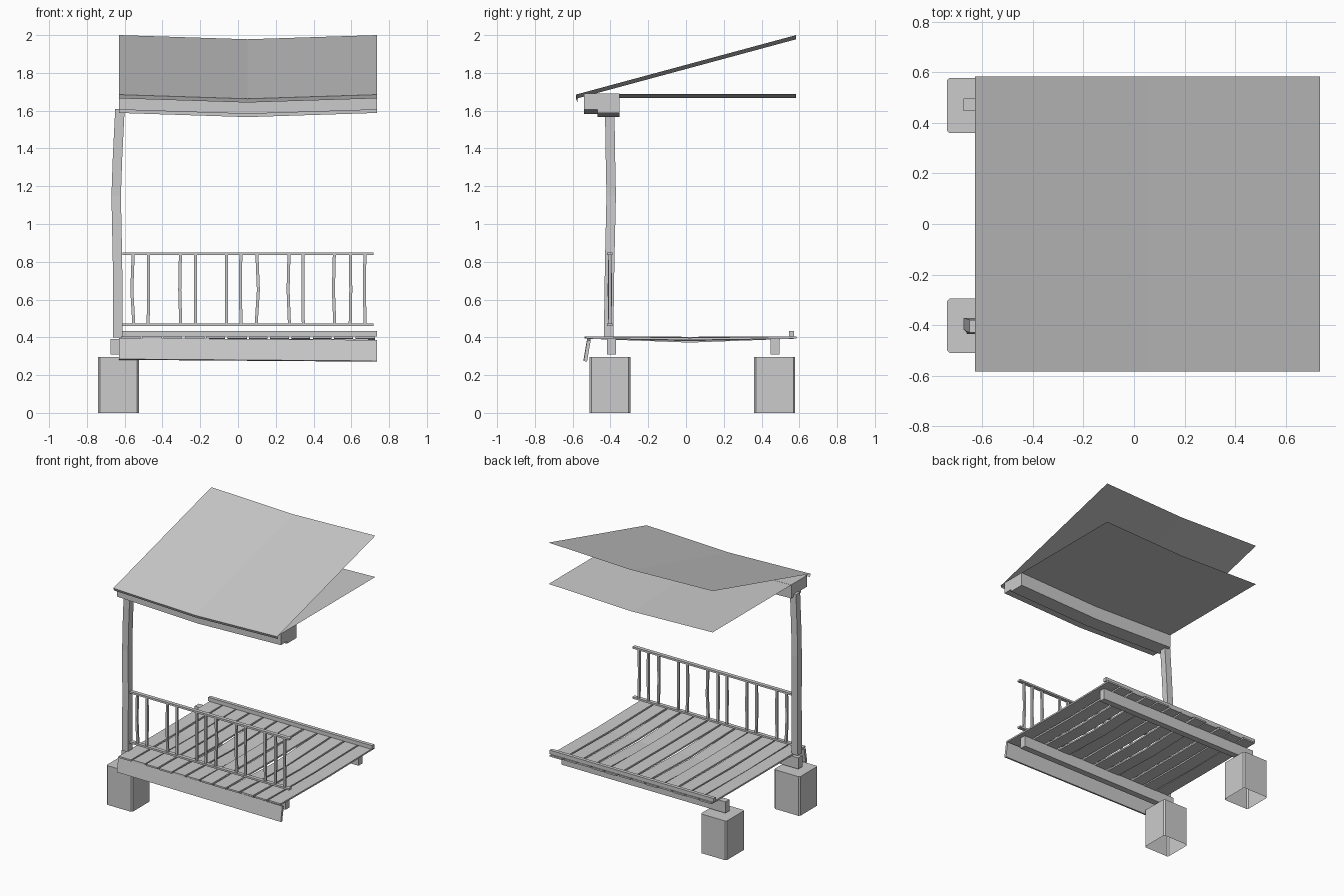
import bpy
import random

random.seed(4)
cube = bpy.data.objects.get("Cube")
if cube:
    bpy.data.objects.remove(cube)

grey = bpy.data.materials.new("plain_grey")
grey.use_nodes = True
grey.diffuse_color = (0.6, 0.6, 0.6, 1)
grey.node_tree.nodes["Principled BSDF"].inputs["Base Color"].default_value = (0.6, 0.6, 0.6, 1)

LEFT_END, MIDDLE, RIGHT_END = -0.63, 0.05, 0.735
SAG = 0.022


def loft(name, rings, closed=True, ends=(True, True)):
    """Skin a row of matching cross-sections, with optional end caps."""
    n = len(rings[0])
    faces = []
    for r in range(len(rings) - 1):
        for i in range(n if closed else n - 1):
            j = (i + 1) % n
            a, b = r * n, (r + 1) * n
            faces.append((a + i, a + j, b + j, b + i))
    if closed and ends[0]:
        faces.append(tuple(reversed(range(n))))
    if closed and ends[1]:
        last = (len(rings) - 1) * n
        faces.append(tuple(range(last, last + n)))
    mesh = bpy.data.meshes.new(name)
    mesh.from_pydata([p for ring in rings for p in ring], [], faces)
    mesh.materials.append(grey)
    obj = bpy.data.objects.new(name, mesh)
    bpy.context.collection.objects.link(obj)
    return obj


def along_x(name, profile, stations, closed=True):
    """Run a (y, z) profile along x; each station is (x, drop)."""
    return loft(name, [[(x, y, z - drop) for y, z in profile]
                       for x, drop in stations], closed)


def rect(a0, a1, b0, b1):
    return [(a0, b0), (a1, b0), (a1, b1), (a0, b1)]


def upright(name, centres, half):
    """Bent square stick through a list of (x, y, z) centres."""
    rings = [[(x + u, y + v, z) for u, v in rect(-half, half, -half, half)]
             for x, y, z in centres]
    return loft(name, rings)


straight = [(LEFT_END, 0), (RIGHT_END, 0)]
sagging = [(LEFT_END, 0), (MIDDLE, SAG), (RIGHT_END, 0)]

# Footing blocks with chamfered corners, open underneath
c = 0.01
for name, y0, y1 in (("front_footing", -0.51, -0.295), ("back_footing", 0.36, 0.578)):
    x0, x1 = -0.74, -0.525
    outline = [(x0 + c, y0), (x1 - c, y0), (x1, y0 + c), (x1, y1 - c),
               (x1 - c, y1), (x0 + c, y1), (x0, y1 - c), (x0, y0 + c)]
    loft(name, [[(x, y, z) for x, y in outline] for z in (0, 0.295)],
         ends=(False, True))

# Joists under the deck
for name, y in (("front_joist", -0.395), ("back_joist", 0.472)):
    along_x(name, rect(y - 0.024, y + 0.024, 0.308, 0.392), [(-0.675, 0), (0.69, 0)])

# Deck planks, each sagging a little in the middle
count = 12
pitch = (RIGHT_END + 0.62) / count
for k in range(count):
    x0 = -0.62 + k * pitch
    x1 = x0 + pitch - random.uniform(0.008, 0.016)
    dip = random.uniform(0.0, 0.024)
    front = -0.54 + random.uniform(0, 0.012)
    back = 0.585 - random.uniform(0, 0.012)
    loft("deck_plank", [[(x, y, z - drop) for x, z in rect(x0, x1, 0.393, 0.405)]
                        for y, drop in ((back, 0), (0.02, dip), (front, 0))])

# Back edge strip and tilted front skirt board
along_x("back_edge_strip", rect(0.545, 0.571, 0.405, 0.434), straight)
along_x("front_skirt", [(-0.542, 0.279), (-0.524, 0.275), (-0.505, 0.386), (-0.523, 0.390)],
        [(LEFT_END, -0.006), (RIGHT_END, 0.004)])

# Corner post with a gentle bend
upright("corner_post", [(-0.636, -0.41, 0.4), (-0.638, -0.404, 0.8),
                        (-0.645, -0.396, 1.15), (-0.638, -0.400, 1.35),
                        (-0.625, -0.404, 1.61)], 0.025)

# Railing
rail_y = -0.403
for name, z0, z1 in (("bottom_rail", 0.459, 0.473), ("top_rail", 0.836, 0.85)):
    along_x(name, rect(rail_y - 0.014, rail_y + 0.014, z0, z1), [(-0.612, 0), (0.718, 0)])
for x in (-0.555, -0.475, -0.305, -0.225, -0.06, 0.015,
          0.10, 0.27, 0.345, 0.51, 0.595, 0.672):
    bend = random.uniform(-0.008, 0.008)
    upright("baluster", [(x - bend / 2, rail_y, 0.465), (x + bend, rail_y - bend / 2, 0.65),
                         (x, rail_y, 0.84)], 0.008)

# Stepped header beam
along_x("header_beam", [(-0.54, 1.605), (-0.468, 1.605), (-0.468, 1.588),
                        (-0.352, 1.588), (-0.352, 1.69), (-0.54, 1.69)], sagging)

# Ceiling and roof sheets, the roof with a small turned-down eave
along_x("ceiling", [(-0.352, 1.689), (0.583, 1.689)], sagging, closed=False)
along_x("roof", [(-0.574, 1.665), (-0.583, 1.685), (0.583, 2.0)], sagging, closed=False)
